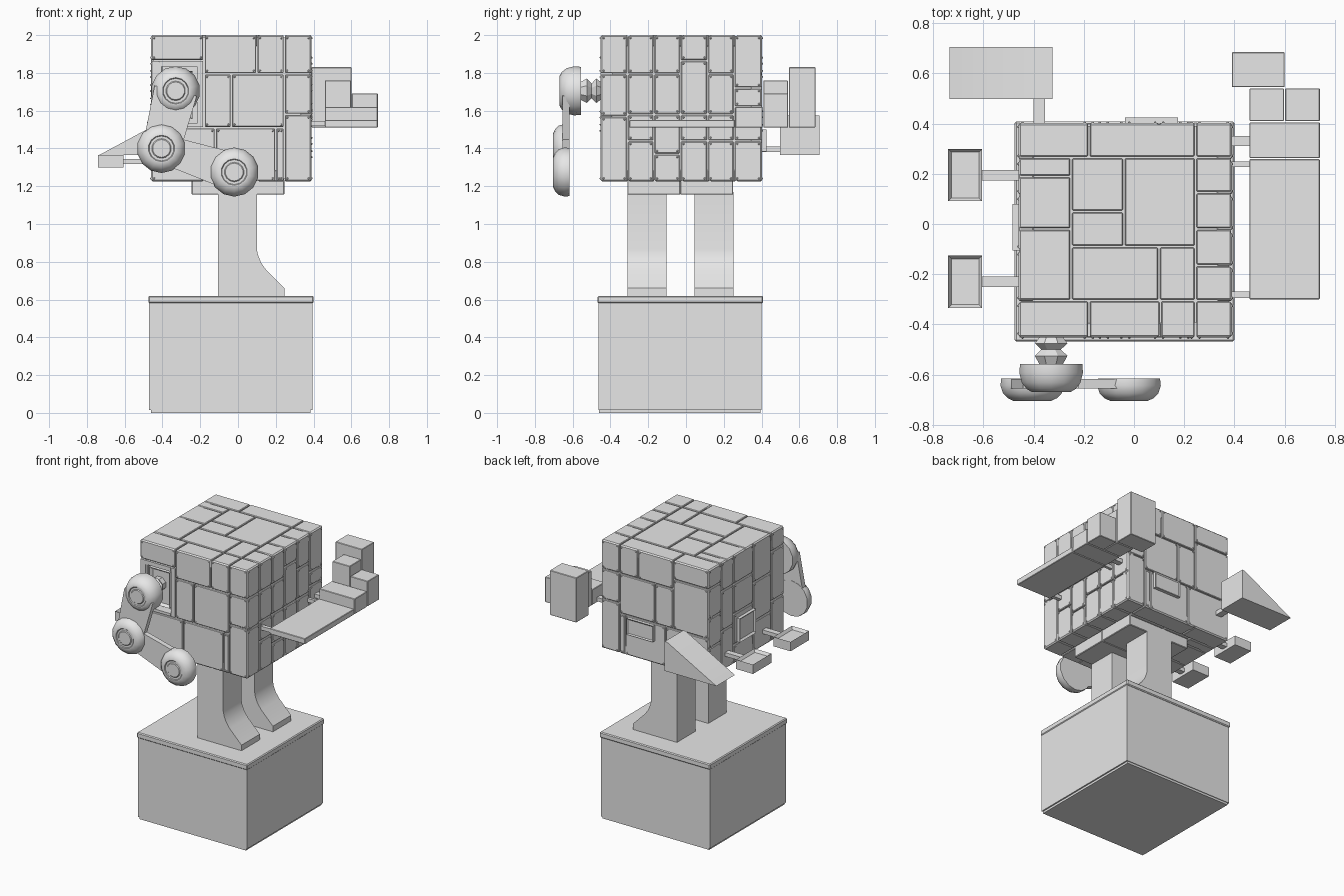
import bpy, bmesh, math
from mathutils import Vector

if "Cube" in bpy.data.objects:
    bpy.data.objects.remove(bpy.data.objects["Cube"])

grey = bpy.data.materials.new("plain_grey")
grey.diffuse_color = (0.8, 0.8, 0.8, 1)
grey.use_nodes = True
grey.node_tree.nodes["Principled BSDF"].inputs["Base Color"].default_value = grey.diffuse_color


def finish(name, bm, bevel=0, smooth=False):
    bmesh.ops.recalc_face_normals(bm, faces=bm.faces)
    me = bpy.data.meshes.new(name)
    bm.to_mesh(me)
    bm.free()
    ob = bpy.data.objects.new(name, me)
    bpy.context.collection.objects.link(ob)
    me.materials.append(grey)
    if bevel:
        m = ob.modifiers.new("bevel", 'BEVEL')
        m.width, m.segments = bevel, 1
    if smooth:
        bpy.ops.object.select_all(action='DESELECT')
        ob.select_set(True)
        bpy.context.view_layer.objects.active = ob
        bpy.ops.object.shade_smooth_by_angle(angle=math.radians(35))
    return ob


def add_box(bm, a, b):
    vs = bmesh.ops.create_cube(bm, size=1)["verts"]
    for v in vs:
        v.co = Vector([(a[i] + b[i]) / 2 + v.co[i] * (b[i] - a[i]) for i in range(3)])
    return vs


def box(name, a, b, bevel=0, rim=0, axis=2, sign=1, depth=0.02):
    """Box from corner a to corner b, optionally with one face inset and sunk."""
    bm = bmesh.new()
    add_box(bm, a, b)
    if rim:
        bmesh.ops.recalc_face_normals(bm, faces=bm.faces)
        f = max(bm.faces, key=lambda f: f.calc_center_median()[axis] * sign)
        n = f.normal.copy()
        bmesh.ops.inset_individual(bm, faces=[f], thickness=rim)
        bmesh.ops.translate(bm, verts=f.verts, vec=-n * depth)
    return finish(name, bm, bevel)


def prism(name, pts, y0, y1):
    """Extrude an xz outline from y0 to y1."""
    bm = bmesh.new()
    f = bm.faces.new([bm.verts.new((x, y0, z)) for x, z in pts])
    r = bmesh.ops.extrude_face_region(bm, geom=[f])
    bmesh.ops.translate(bm, vec=(0, y1 - y0, 0),
                        verts=[g for g in r["geom"] if isinstance(g, bmesh.types.BMVert)])
    return finish(name, bm, smooth=True)


def turned(name, cx, cz, prof, n=14):
    """Lathe (radius, y) points round an axis along y."""
    bm = bmesh.new()
    rings = [[bm.verts.new((cx + r * math.cos(math.tau * (i + .5) / n), y,
                            cz + r * math.sin(math.tau * (i + .5) / n))) for i in range(n)]
             for r, y in prof]
    for p, q in zip(rings, rings[1:]):
        for i in range(n):
            bm.faces.new((p[i], p[(i + 1) % n], q[(i + 1) % n], q[i]))
    bm.faces.new(rings[0])
    bm.faces.new(rings[-1])
    return finish(name, bm, smooth=n > 8)


# Pedestal: foot, block, lid
box("pedestal_foot", (-.46, -.46, 0), (.385, .395, .02))
box("pedestal_block", (-.47, -.463, .015), (.395, .4, .59))
box("pedestal_lid", (-.475, -.468, .58), (.4, .408, .62), .006)

# Legs with flared toes, and hip plates
leg = [(-.105, .615), (.245, .615), (.245, .66), (.15, .755), (.122, .795),
       (.106, .835), (.1, .865), (.1, 1.17), (-.105, 1.17)]
for side, y0 in (("front", -.31), ("back", .045)):
    prism(side + "_leg", leg, y0, y0 + .207)
for side, y0 in (("front", -.31), ("back", -.03)):
    box(side + "_hip_plate", (-.245, y0, 1.155), (.245, y0 + .28, 1.24), .004)

# Body: core covered with riveted panels
X0, X1, Y0, Y1, Z0, Z1 = -.46, .39, -.452, .403, 1.225, 2.0
box("body_core", (X0 + .012, Y0 + .06, Z0 + .012), (X1 - .012, Y1 - .012, Z1 - .012))


def panels(name, rects, axis, sign, rivets=True):
    """Panels (u0, u1, v0, v1) on the body side facing sign along axis."""
    outer = ((X0, X1), (Y0, Y1), (Z0, Z1))[axis][sign > 0]
    ua, va = [i for i in range(3) if i != axis]
    bm = bmesh.new()
    rv = bmesh.new()
    g = .004
    for u0, u1, v0, v1 in rects:
        a, b = [0] * 3, [0] * 3
        a[ua], b[ua], a[va], b[va] = u0 + g, u1 - g, v0 + g, v1 - g
        a[axis], b[axis] = sorted((outer, outer - sign * .06))
        add_box(bm, a, b)
        if rivets:
            for u in (u0 + .016, u1 - .016):
                for v in (v0 + .016, v1 - .016):
                    p = [0] * 3
                    p[ua], p[va], p[axis] = u, v, outer
                    vs = bmesh.ops.create_icosphere(rv, subdivisions=1, radius=.006)["verts"]
                    bmesh.ops.translate(rv, verts=vs, vec=p)
    finish(name + "_panels", bm, .004)
    if rivets:
        finish(name + "_rivets", rv)
    else:
        rv.free()


def columns(edges, splits):
    """Panels stacked in columns, each with its own heights."""
    out = []
    for u0, u1, zs in zip(edges, edges[1:], splits):
        zs = [Z0, *zs, Z1]
        out += [(u0, u1, a, b) for a, b in zip(zs, zs[1:])]
    return out


shared = [(-.18, .10, 1.795, Z1), (.10, .245, 1.795, Z1), (.245, X1, 1.795, Z1),
          (-.18, -.035, 1.51, 1.795), (-.035, .245, 1.51, 1.795),
          (.245, X1, 1.58, 1.795), (.245, X1, Z0, 1.58),
          (X0, -.12, Z0, 1.51), (-.12, .20, Z0, 1.51), (.20, .245, Z0, 1.51),
          (X0, -.18, 1.865, Z1)]
panels("front", shared, 1, -1)
panels("back", shared + [(X0, -.18, 1.51, 1.865)], 1, 1)
cols = [Y0, -.31, -.17, -.03, .115, .255, Y1]
panels("right", columns(cols, [(1.57, 1.795), (1.44, 1.58, 1.795), (1.37, 1.58, 1.795),
                               (1.44, 1.58, 1.865), (1.44, 1.58, 1.795), (1.44, 1.62, 1.72)]), 0, 1)
panels("left", columns([Y0, -.31, -.105, .115, .255, Y1],
                       [(1.51, 1.865), (1.44, 1.72), (1.36, 1.58, 1.795),
                        (1.51, 1.795), (1.44, 1.65, 1.865)]), 0, -1)
top = [(X0, -.18, .265, Y1), (-.18, .245, .265, Y1), (.245, X1, .265, Y1),
       (X0, -.18, Y0, -.305), (-.18, .105, Y0, -.305), (.105, .245, Y0, -.305), (.245, X1, Y0, -.305),
       (X0, -.25, .19, .265), (X0, -.25, -.02, .19), (X0, -.25, -.305, -.02),
       (-.25, -.04, .05, .265), (-.25, -.04, -.09, .05), (-.04, .245, -.09, .265),
       (-.25, .10, -.305, -.09), (.10, .245, -.305, -.09),
       (.245, X1, .125, .265), (.245, X1, -.02, .125), (.245, X1, -.165, -.02), (.245, X1, -.305, -.165)]
panels("top", top, 2, 1, False)
panels("bottom", top, 2, -1, False)

# Recessed window frame behind the arm
bm = bmesh.new()
for a, b, c, d in ((X0, -.42, 1.51, 1.865), (-.22, -.18, 1.51, 1.865),
                   (-.42, -.22, 1.51, 1.535), (-.42, -.22, 1.83, 1.865)):
    add_box(bm, (a + .004, Y0, c + .003), (b - .004 if b == -.18 else b + .003, Y0 + .07, d - .003))
finish("window_frame", bm)
box("window_inner_frame", (-.40, Y0 + .02, 1.555), (-.24, Y0 + .07, 1.81), rim=.02, axis=1, sign=-1)

# Raised plates on the left and back
box("left_hatch", (-.483, -.105, 1.37), (-.45, .08, 1.54), rim=.018, axis=0, sign=-1, depth=.012)
box("back_hatch", (-.035, .39, 1.385), (.175, .425, 1.5), rim=.012, axis=1, depth=.006)

# Front arm: bellows neck, three round joints, two tapered links
turned("arm_neck", -.33, 1.705, [(.05, -.38), (.05, -.45), (.07, -.475), (.042, -.5),
                                 (.07, -.525), (.05, -.56)], 8)
for name, x, z, s, y in (("upper_joint", -.33, 1.705, 1.0, -.557),
                         ("middle_joint", -.405, 1.4, .78, -.616),
                         ("lower_joint", -.02, 1.275, .78, -.616)):
    prof = [(.127, 0), (.13, .035), (.12, .075), (.1, .1), (.078, .113),
            (.07, .113), (.066, .107), (.052, .107), (.047, .113)]
    turned(name, x, z, [(r, y - d * s) for r, d in prof])


def link(name, a, b, wa, wb):
    a, b = Vector(a), Vector(b)
    d = (b - a).normalized()
    n = Vector((-d.y, d.x))
    prism(name, [a + n * wa, b + n * wb, b - n * wb, a - n * wa], -.655, -.618)


link("upper_link", (-.33, 1.705), (-.405, 1.4), .115, .1)
link("lower_link", (-.405, 1.4), (-.02, 1.275), .075, .1)

# Right side shelf with stepped blocks, carried on rods
box("shelf", (.46, -.3, 1.51), (.74, .258, 1.55), .003)
for name, a, b in (("low_block", (.46, .262, 1.51), (.74, .405, 1.62)),
                   ("inner_step", (.46, .41, 1.51), (.598, .54, 1.76)),
                   ("outer_step", (.602, .41, 1.51), (.74, .54, 1.69)),
                   ("tall_block", (.39, .545, 1.51), (.6, .685, 1.83))):
    box(name, a, b, .003)
for i, (y0, y1) in enumerate(((-.295, -.268), (.228, .248), (.31, .35))):
    box(f"shelf_rod_{i + 1}", (.37, y0, 1.518), (.47, y1, 1.545))

# Left side open trays on rods
for side, y in (("back", .195), ("front", -.23)):
    box(side + "_tray", (-.74, y - .104, 1.298), (-.605, y + .104, 1.365), rim=.018)
    box(side + "_tray_rod", (-.61, y - .021, 1.318), (-.44, y + .021, 1.345))

# Back wedge chute on a strut
prism("chute", [(-.735, 1.365), (-.325, 1.365), (-.325, 1.575), (-.345, 1.575)], .497, .706)
box("chute_strut", (-.4, .38, 1.38), (-.355, .51, 1.41))
